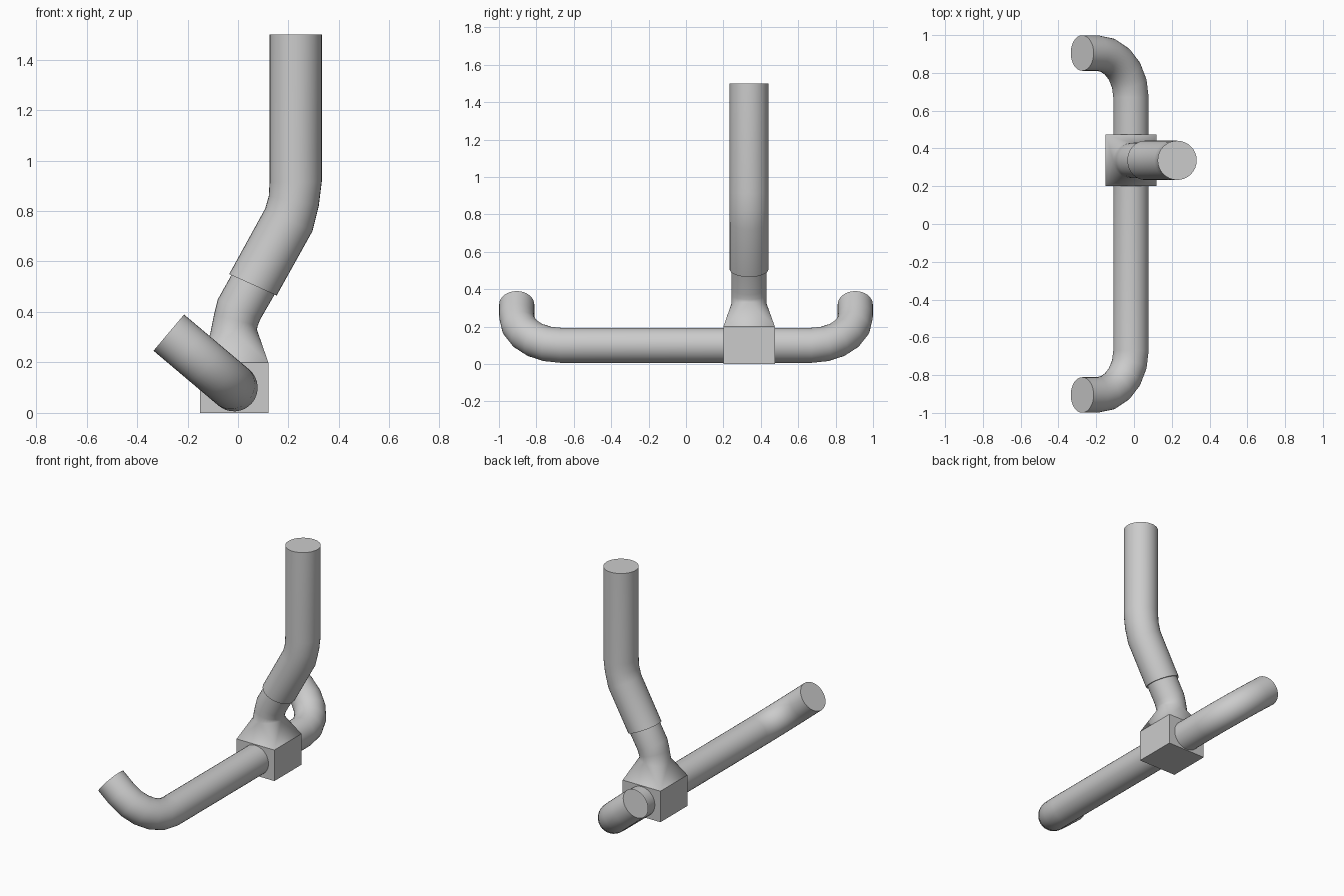
import bpy, bmesh
from math import sin, cos, pi, radians
from mathutils import Vector as V

if "Cube" in bpy.data.objects:
    bpy.data.objects.remove(bpy.data.objects["Cube"])

N = 32


def ring(bm, centre, a, b):
    return [bm.verts.new(centre + a * cos(2 * pi * i / N) + b * sin(2 * pi * i / N))
            for i in range(N)]


def bridge(bm, rings):
    for p, q in zip(rings, rings[1:]):
        for i in range(N):
            j = (i + 1) % N
            bm.faces.new((p[i], p[j], q[j], q[i]))


def finish(bm, name, angle=40):
    bmesh.ops.recalc_face_normals(bm, faces=bm.faces[:])
    me = bpy.data.meshes.new(name)
    bm.to_mesh(me)
    bm.free()
    ob = bpy.data.objects.new(name, me)
    bpy.context.collection.objects.link(ob)
    bpy.ops.object.select_all(action='DESELECT')
    ob.select_set(True)
    bpy.context.view_layer.objects.active = ob
    bpy.ops.object.shade_smooth_by_angle(angle=radians(angle))


def cut_ring(bm, left, right, ry):
    """Ring about y = YC given by its left and right points in the front view."""
    l, r = V((left[0], YC, left[1])), V((right[0], YC, right[1]))
    return ring(bm, (l + r) / 2, (r - l) / 2, V((0, ry, 0)))


YC = 0.337

# cross bar with both ends bent up and back
bm = bmesh.new()
y, d = V((0, 1, 0)), V((-0.764, 0, 0.645))
n = y.cross(d)
base, rad, bend, straight, reach = V((-0.016, 0, 0.1)), 0.094, 0.235, 0.67, 0.338
steps = 5
path = []
for s in (-1, 1):
    side = [(s * k * pi / 2 / steps, bend * (1 - cos(k * pi / 2 / steps)))
            for k in range(steps + 1)] + [(s * pi / 2, reach)]
    path += [(s, t, u) for t, u in (side if s > 0 else side[::-1])]
rings = []
for s, t, u in path:
    tangent = y * cos(t) + d * sin(t)
    rings.append(ring(bm, base + y * (s * straight + bend * sin(t)) + d * u,
                      n * rad, n.cross(tangent) * rad))
bridge(bm, rings)
bm.faces.new(rings[0])
bm.faces.new(rings[-1])
finish(bm, "cross_bar")

# square block blending into the round neck
bm = bmesh.new()
x0, x1, y0, y1 = -0.15, 0.12, 0.2, 0.475
corners = [(x1, y1), (x0, y1), (x0, y0), (x1, y0)]
low = [bm.verts.new((cx, cy, 0)) for cx, cy in corners]
top = [bm.verts.new((cx, cy, 0.2)) for cx, cy in corners]
bm.faces.new(low)
for i in range(4):
    j = (i + 1) % 4
    bm.faces.new((low[i], low[j], top[j], top[i]))
block_edges = bm.edges[:]
neck = [cut_ring(bm, l, r, 0.094) for l, r in (
    ((-0.11, 0.315), (0.075, 0.33)),
    ((-0.095, 0.39), (0.078, 0.345)),
    ((-0.08, 0.45), (0.088, 0.37)),
    ((-0.01, 0.575), (0.158, 0.492)))]
q = N // 4
for i in range(N):
    bm.faces.new((top[i // q], neck[0][i], neck[0][(i + 1) % N]))
for k in range(4):
    bm.faces.new((top[k - 1], top[k], neck[0][k * q]))
bridge(bm, neck)
bm.faces.new(neck[-1])
for e in block_edges:
    e.smooth = False
finish(bm, "block_and_neck", 50)

# upright tube with its lower end leaning
bm = bmesh.new()
rings = [cut_ring(bm, l, r, 0.104) for l, r in (
    ((-0.035, 0.55), (0.153, 0.465)),
    ((0.108, 0.81), (0.295, 0.72)),
    ((0.122, 0.86), (0.32, 0.82)),
    ((0.125, 0.915), (0.332, 0.915)),
    ((0.125, 1.5), (0.332, 1.5)))]
bridge(bm, rings)
bm.faces.new(rings[0])
bm.faces.new(rings[-1])
finish(bm, "upright_tube")
